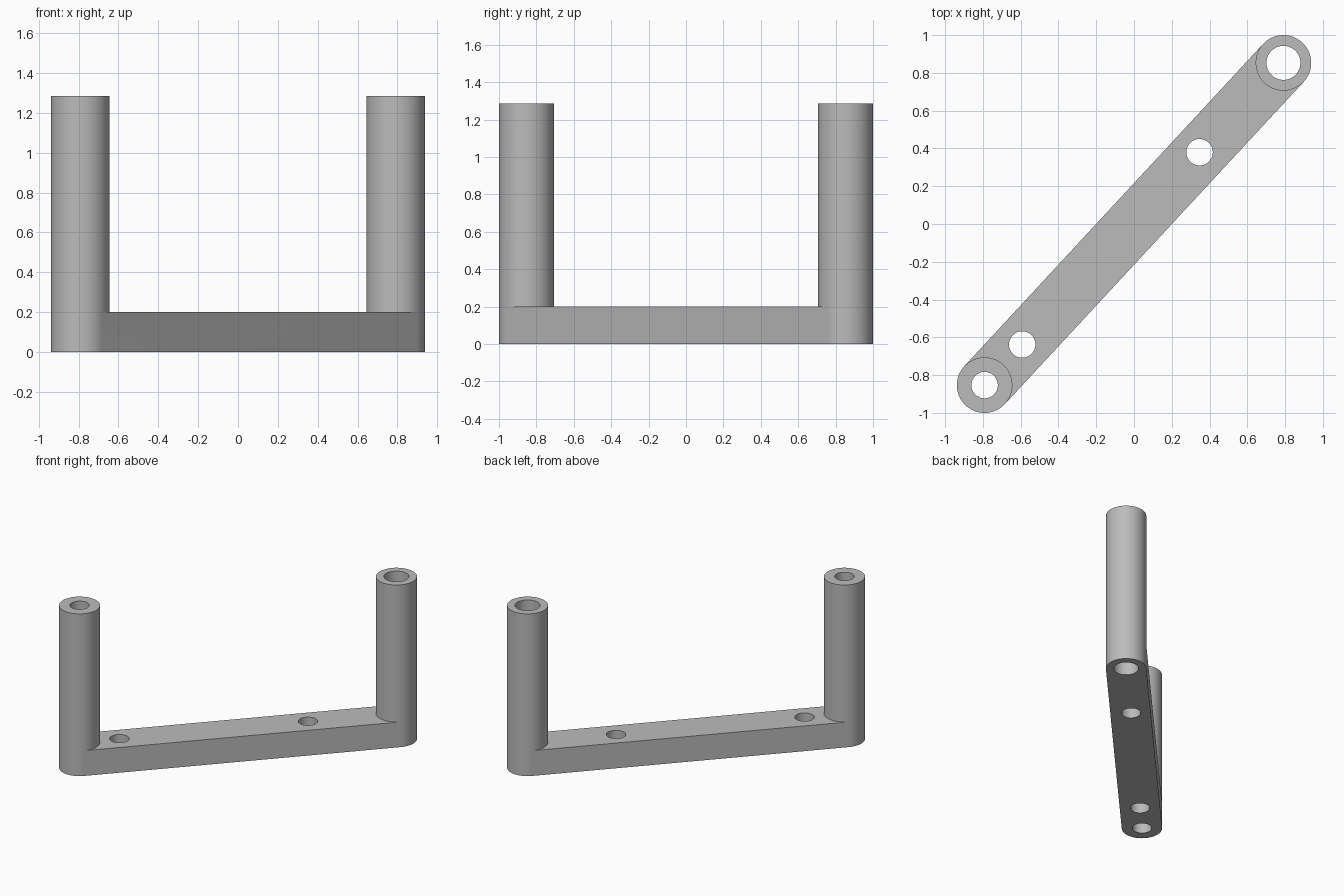
import bpy, bmesh
from math import atan2, cos, sin, pi
from mathutils import Vector

if "Cube" in bpy.data.objects:
    bpy.data.objects.remove(bpy.data.objects["Cube"])

SEG = 96
BAR_TOP, POST_TOP, RADIUS = 0.2, 1.285, 0.147
END = Vector((0.791, 0.853))
ANGLE = atan2(END.y, END.x)

bm = bmesh.new()


def arc(centre, radius, start, count):
    """Points along an arc, counter-clockwise, in steps of the full circle."""
    return [(centre.x + radius * cos(start + 2 * pi * i / SEG),
             centre.y + radius * sin(start + 2 * pi * i / SEG)) for i in range(count)]


def circle(centre, radius):
    return arc(centre, radius, ANGLE - pi / 2, SEG)


def wall(points, low, high):
    """Vertical band around a closed outline."""
    a = [bm.verts.new((x, y, low)) for x, y in points]
    b = [bm.verts.new((x, y, high)) for x, y in points]
    for i in range(len(a)):
        j = (i + 1) % len(a)
        bm.faces.new((a[i], a[j], b[j], b[i]))


def cap(outlines, z):
    """Flat face at height z; outlines after the first are holes."""
    edges = []
    for points in outlines:
        v = [bm.verts.new((x, y, z)) for x, y in points]
        edges += [bm.edges.new((v[i - 1], v[i])) for i in range(len(v))]
    bmesh.ops.triangle_fill(bm, edges=edges, use_beauty=True, normal=(0, 0, 1))


half = SEG // 2 + 1
right_start, left_start = ANGLE - pi / 2, ANGLE + pi / 2
# Outer outline of the bar, and its top between the two posts
bar_outline = arc(END, RADIUS, right_start, half) + arc(-END, RADIUS, left_start, half)
deck_outline = (arc(END, RADIUS, left_start, half)[::-1]
                + arc(-END, RADIUS, right_start, half)[::-1])
bar_holes = [circle(Vector((0.347, 0.38)), 0.07), circle(Vector((-0.592, -0.638)), 0.07)]
posts = [(END, 0.09), (-END, 0.07)]
post_holes = [circle(c, r) for c, r in posts]

# Bar with its screw holes
wall(bar_outline, 0, BAR_TOP)
for hole in bar_holes:
    wall(hole, 0, BAR_TOP)
cap([bar_outline] + bar_holes + post_holes, 0)
cap([deck_outline] + bar_holes, BAR_TOP)

# Tubular posts, bored right through the bar
for (centre, _), hole in zip(posts, post_holes):
    outer = circle(centre, RADIUS)
    wall(outer, BAR_TOP, POST_TOP)
    wall(hole, 0, POST_TOP)
    cap([outer, hole], POST_TOP)

bmesh.ops.remove_doubles(bm, verts=bm.verts, dist=0.0001)
bmesh.ops.recalc_face_normals(bm, faces=bm.faces)
mesh = bpy.data.meshes.new("bracket")
bm.to_mesh(mesh)
bm.free()

# Plain grey finish
grey = bpy.data.materials.new("plain grey")
grey.use_nodes = True
grey.diffuse_color = (0.5, 0.5, 0.5, 1)
grey.node_tree.nodes["Principled BSDF"].inputs["Base Color"].default_value = (0.5, 0.5, 0.5, 1)
mesh.materials.append(grey)

bracket = bpy.data.objects.new("bracket", mesh)
bpy.context.collection.objects.link(bracket)
bpy.ops.object.select_all(action='DESELECT')
bracket.select_set(True)
bpy.context.view_layer.objects.active = bracket
bpy.ops.object.shade_smooth_by_angle(angle=pi / 6)
